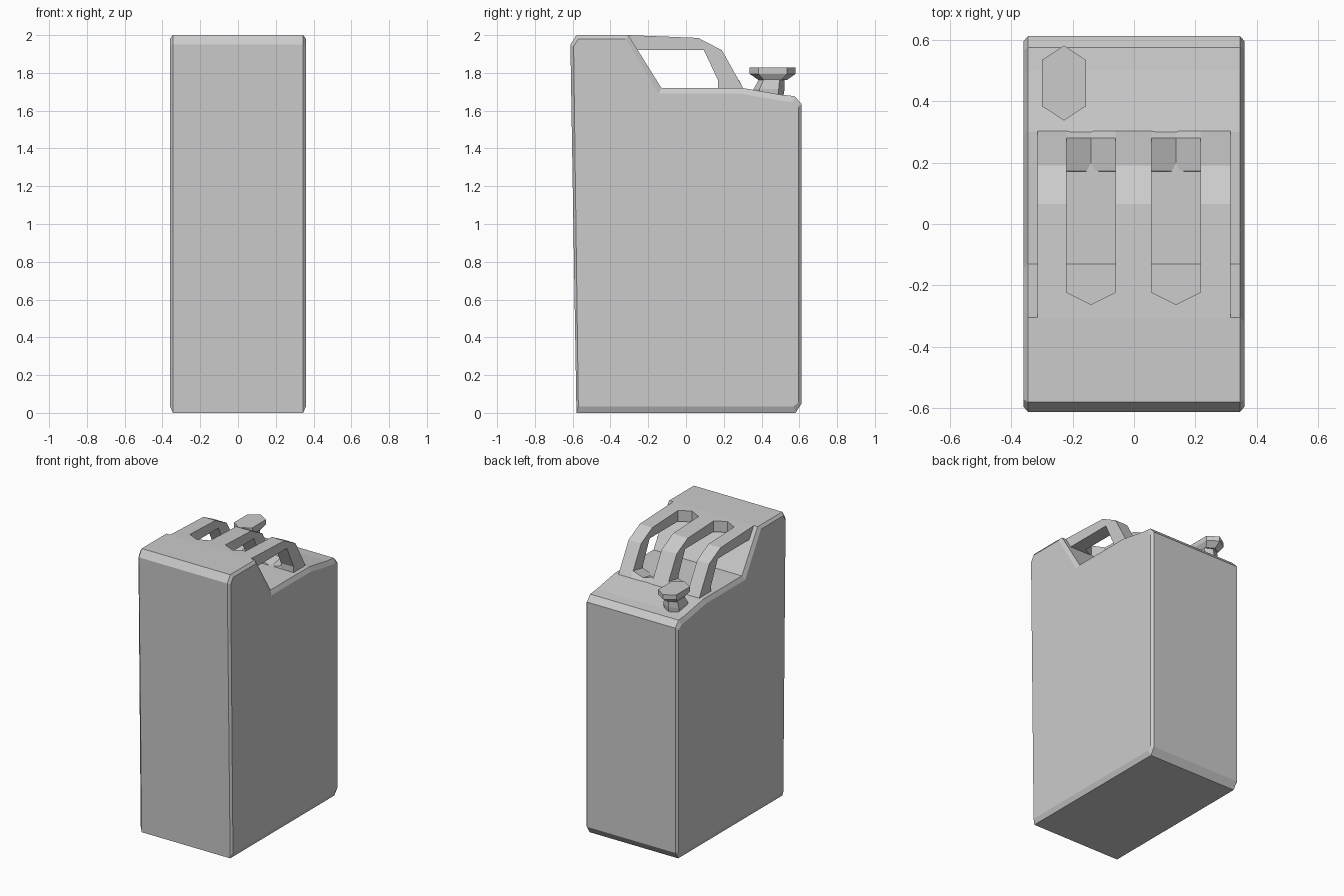
import bpy, bmesh

if "Cube" in bpy.data.objects:
    bpy.data.objects.remove(bpy.data.objects["Cube"])


def loft(name, rings):
    """Skin a list of equally sized point rings and cap both ends."""
    bm = bmesh.new()
    vs = [[bm.verts.new(p) for p in r] for r in rings]
    n = len(vs[0])
    for a, b in zip(vs, vs[1:]):
        for i in range(n):
            j = (i + 1) % n
            bm.faces.new((a[i], a[j], b[j], b[i]))
    bm.faces.new(vs[0])
    bm.faces.new(vs[-1])
    bmesh.ops.recalc_face_normals(bm, faces=bm.faces)
    me = bpy.data.meshes.new(name)
    bm.to_mesh(me)
    bm.free()
    ob = bpy.data.objects.new(name, me)
    bpy.context.collection.objects.link(ob)
    return ob


def side_ring(profile, x):
    return [(x, y, z) for y, z in profile]


# can body: side profile with a chamfered rim on both flanks
outer = [(-.58, 0), (.58, 0), (.612, .05), (.612, 1.635), (.575, 1.677), (.5, 1.685),
         (.3, 1.72), (-.13, 1.72), (-.305, 2), (-.58, 2), (-.612, 1.95)]
inner = [(-.57, .035), (.57, .035), (.595, .055), (.595, 1.62), (.565, 1.645), (.49, 1.655),
         (.29, 1.69), (-.145, 1.69), (-.32, 1.98), (-.57, 1.98), (-.595, 1.94)]
loft("can_body", [side_ring(inner, -.36), side_ring(outer, -.345),
                  side_ring(outer, .345), side_ring(inner, .36)])

# three handle bars
bar = [(-.305, 2), (.065, 1.985), (.19, 1.92), (.305, 1.715), (.17, 1.715),
       (.17, 1.76), (.095, 1.92), (-.255, 1.92)]
for name, x0, x1 in (("left_handle", -.315, -.22), ("middle_handle", -.06, .057),
                     ("right_handle", .217, .315)):
    loft(name, [side_ring(bar, x0), side_ring(bar, x1)])

# slot ends: V-shaped web at the rear and a grooved foot near the spout
for side, x0, x1 in (("left", -.22, -.06), ("right", .057, .217)):
    xm = (x0 + x1) / 2
    plan = [(x0, -.305), (x1, -.305), (x1, -.222), (xm, -.262), (x0, -.222)]
    loft(side + "_slot_web", [[(x, y, 1.92) for x, y in plan],
                              [(x, y, 2 - (y + .305) * .04) for x, y in plan]])
    loft(side + "_slot_foot", [side_ring([(.17, 1.715), (.305, 1.715), (.28, z), (.172, z - .02)], x)
                               for x, z in ((x0, 1.762), (xm, 1.735), (x1, 1.762))])

# long hexagonal spout and its cap
hexagon = [(0, 1), (1, .62), (1, -.62), (0, -1), (-1, -.62), (-1, .62)]


def hex_ring(z, cy, hx, hy):
    return [(-.228 + hx * u, cy + hy * v, z) for u, v in hexagon]


loft("spout_neck", [hex_ring(1.66, .435, .056, .078), hex_ring(1.715, .44, .06, .082),
                    hex_ring(1.77, .455, .05, .066)])
loft("spout_cap", [hex_ring(1.762, .459, .05, .075), hex_ring(1.795, .459, .071, .122),
                   hex_ring(1.828, .459, .071, .122)])
